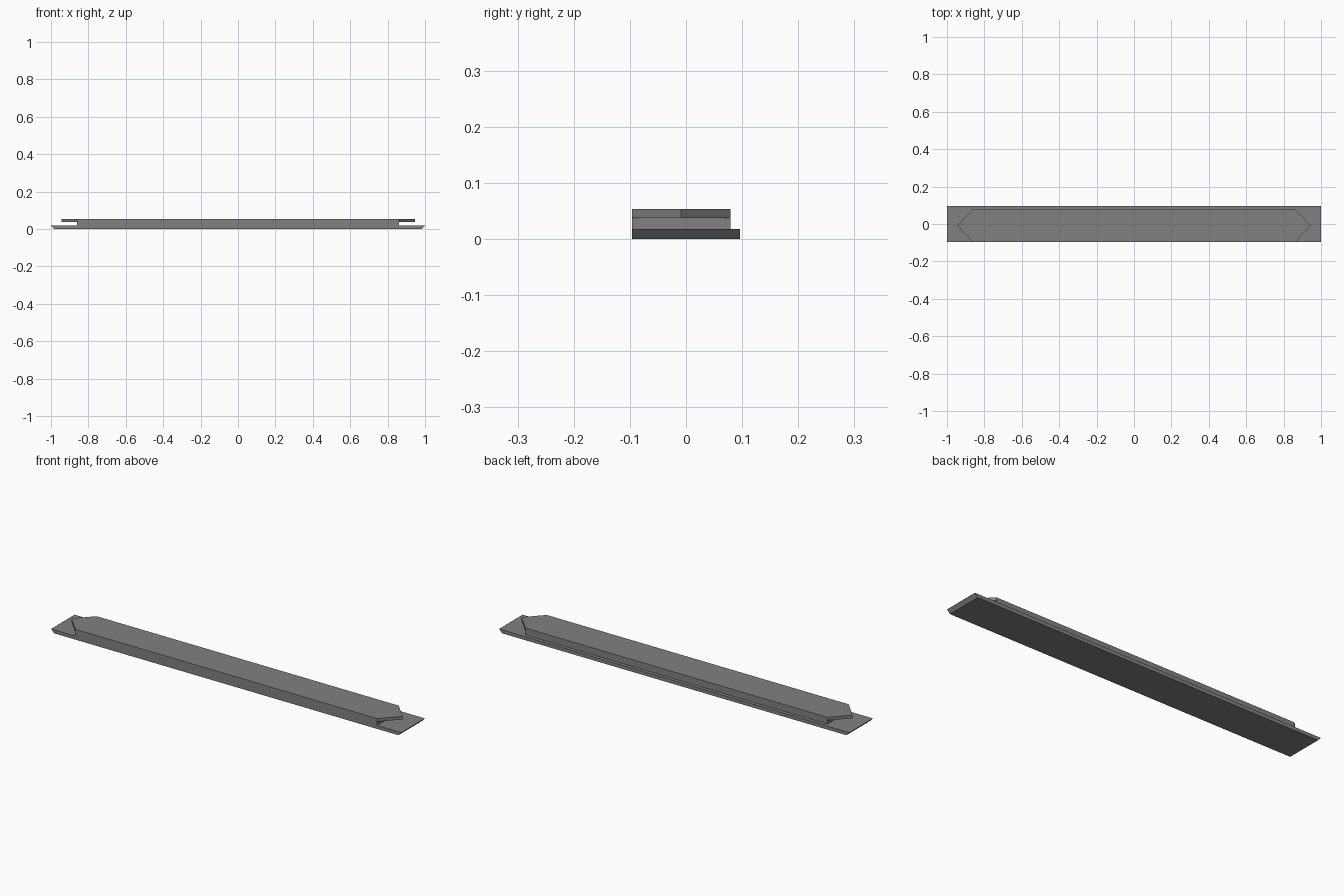
import bpy
import bmesh

if "Cube" in bpy.data.objects:
    bpy.data.objects.remove(bpy.data.objects["Cube"], do_unlink=True)

# One grey finish for the whole model
grey = bpy.data.materials.new("mid_grey")
grey.use_nodes = True
colour = (0.22, 0.22, 0.22, 1)
grey.diffuse_color = colour
grey.node_tree.nodes["Principled BSDF"].inputs["Base Color"].default_value = colour

FRONT, BASE_BACK, TOP_BACK = -0.096, 0.096, 0.079
MIDDLE = (FRONT + TOP_BACK) / 2
SHOULDER = 0.862


def slab(name, lower, upper, z0, z1):
    """Join two matching outlines into a flat-sided solid."""
    bm = bmesh.new()
    low = [bm.verts.new((x, y, z0)) for x, y in lower]
    high = [bm.verts.new((x, y, z1)) for x, y in upper]
    bm.faces.new(low[::-1])
    bm.faces.new(high)
    for i in range(len(low)):
        j = (i + 1) % len(low)
        bm.faces.new((low[i], low[j], high[j], high[i]))
    bmesh.ops.recalc_face_normals(bm, faces=bm.faces)
    mesh = bpy.data.meshes.new(name)
    bm.to_mesh(mesh)
    bm.free()
    mesh.materials.append(grey)
    obj = bpy.data.objects.new(name, mesh)
    bpy.context.collection.objects.link(obj)
    return obj


def rectangle(half, back):
    return [(-half, FRONT), (half, FRONT), (half, back), (-half, back)]


# Base strip with undercut ends
slab("base_strip", rectangle(0.983, BASE_BACK), rectangle(1, BASE_BACK), 0, 0.018)

# Narrower core standing flush with the front
core = rectangle(SHOULDER, TOP_BACK)
slab("core_block", core, core, 0.018, 0.0375)

# Top plate with pointed ends overhanging the core
tip = 0.945
plate = [(-SHOULDER, FRONT), (SHOULDER, FRONT), (tip, MIDDLE),
         (SHOULDER, TOP_BACK), (-SHOULDER, TOP_BACK), (-tip, MIDDLE)]
slab("top_plate", plate, plate, 0.0375, 0.0535)
